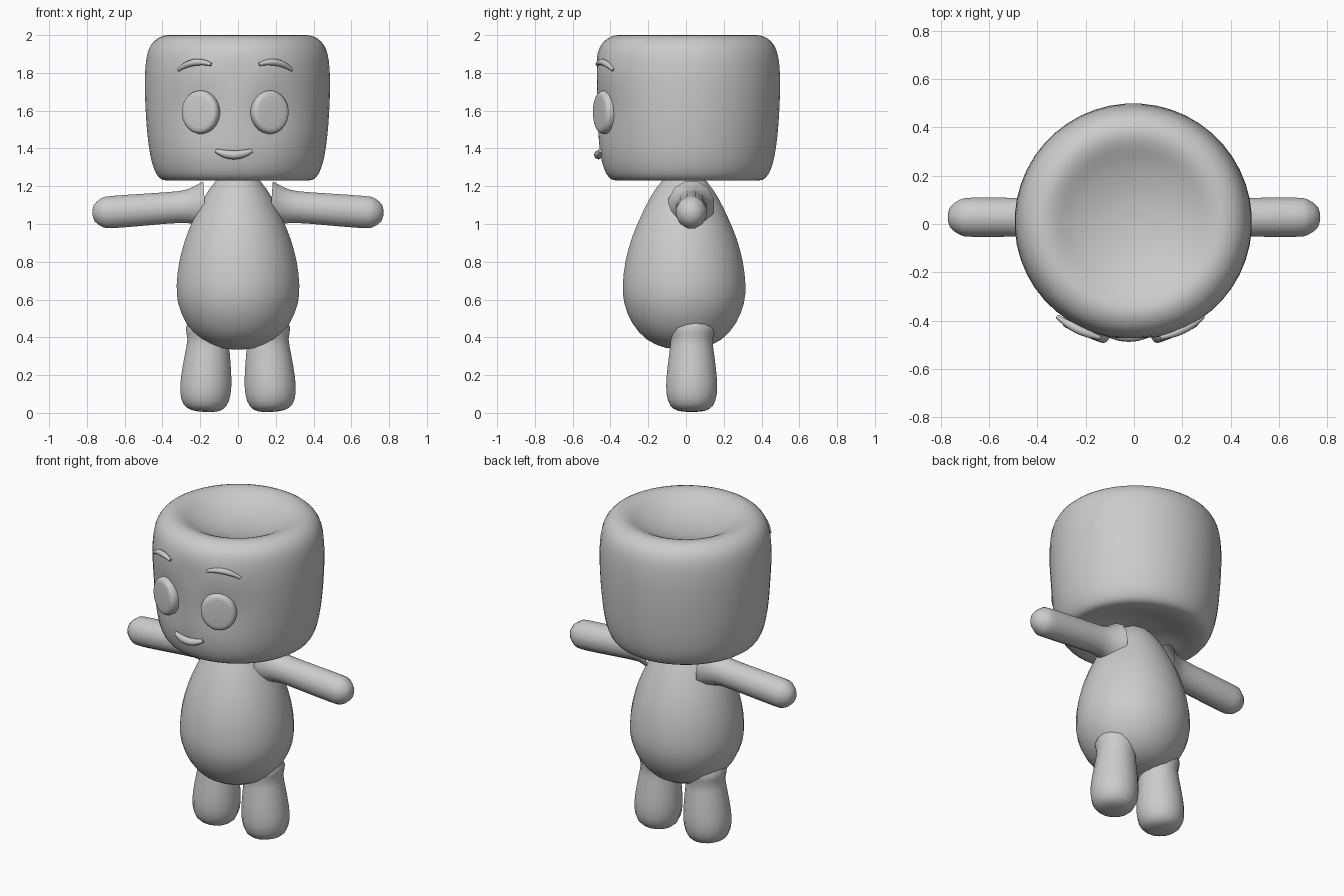
import bpy, bmesh, math
from mathutils import Vector

if "Cube" in bpy.data.objects:
    bpy.data.objects.remove(bpy.data.objects["Cube"])

clay = bpy.data.materials.new("pale grey")
clay.diffuse_color = (0.6, 0.6, 0.6, 1)
clay.use_nodes = True
clay.node_tree.nodes["Principled BSDF"].inputs["Base Color"].default_value = clay.diffuse_color


def smooth_profile(pts, steps):
    """Catmull-Rom interpolation through (radius, distance) points."""
    p = [Vector(q) for q in pts]
    p = [p[0]] + p + [p[-1]]
    out = []
    for a, b, c, d in zip(p, p[1:], p[2:], p[3:]):
        for i in range(steps):
            t = i / steps
            out.append(0.5 * (2 * b + (c - a) * t + (2 * a - 5 * b + 4 * c - d) * t * t
                              + (3 * b - a - 3 * c + d) * t ** 3))
    return out + [p[-1]]


def lathe(name, pts, origin=(0, 0, 0), axis=(0, 0, 1), sides=24, steps=1, stretch=1.0, deform=None):
    """Spin a profile round an axis; stretch scales the sections along the second side direction."""
    w = Vector(axis).normalized()
    u = Vector((0, 1, 0)) if abs(w.x) > 0.9 else (Vector((1, 0, 0)) if abs(w.z) > 0.9
                                                  else Vector((0, 0, 1)).cross(w).normalized())
    u = (u - w * u.dot(w)).normalized()
    v = w.cross(u)
    bm = bmesh.new()
    rings = []
    for r, h in smooth_profile(pts, steps):
        n = 1 if r < 1e-4 else sides
        ring = []
        for i in range(n):
            a = math.tau * (i + 0.5) / sides
            co = Vector(origin) + w * h + u * (r * math.cos(a)) + v * (r * stretch * math.sin(a))
            ring.append(bm.verts.new(deform(co) if deform else co))
        rings.append(ring)
    for a, b in zip(rings, rings[1:]):
        for i in range(sides):
            j = (i + 1) % sides
            if len(a) == 1:
                bm.faces.new((a[0], b[j], b[i]))
            elif len(b) == 1:
                bm.faces.new((a[i], a[j], b[0]))
            else:
                bm.faces.new((a[i], a[j], b[j], b[i]))
    bmesh.ops.recalc_face_normals(bm, faces=bm.faces)
    mesh = bpy.data.meshes.new(name)
    bm.to_mesh(mesh)
    bm.free()
    for f in mesh.polygons:
        f.use_smooth = True
    mesh.materials.append(clay)
    ob = bpy.data.objects.new(name, mesh)
    bpy.context.collection.objects.link(ob)
    return ob


def tube(name, pts, radius):
    """Rounded strip through points given as (x, y, z, thickness factor)."""
    curve = bpy.data.curves.new(name, 'CURVE')
    curve.dimensions = '3D'
    curve.bevel_depth = radius
    curve.bevel_resolution = 2
    curve.use_fill_caps = True
    sp = curve.splines.new('POLY')
    sp.points.add(len(pts) - 1)
    for p, (x, y, z, k) in zip(sp.points, pts):
        p.co = (x, y, z, 1)
        p.radius = k
    sp.use_smooth = True
    curve.materials.append(clay)
    bpy.context.collection.objects.link(bpy.data.objects.new(name, curve))


FACE_X = -0.015
EYE_ANGLE = math.radians(23)


def shape_face(co):
    """Flatten the front a little and sink soft sockets round the eyes."""
    if co.y < -0.15:
        for s in (-1, 1):
            dx, dz = co.x - FACE_X - s * 0.185, co.z - 1.59
            push = 0.025 * math.exp(-(dx * dx + dz * dz) / 0.022)
            co = co + Vector((-s * push * 0.39, push * 0.92, 0))
        co.y = max(co.y, -0.472)
    return co


# Head: rounded drum, dished at the top and underneath
lathe("head", [(0, 1.30), (0.14, 1.285), (0.28, 1.242), (0.36, 1.23), (0.415, 1.245), (0.452, 1.32),
               (0.475, 1.45), (0.488, 1.62), (0.491, 1.78), (0.478, 1.90), (0.445, 1.965),
               (0.39, 1.997), (0.33, 1.992), (0.24, 1.95), (0.12, 1.915), (0, 1.905)],
      origin=(-0.003, 0.008, 0), sides=48, steps=3, deform=shape_face)

# Body: egg shape
lathe("body", [(0, 0.335), (0.10, 0.345), (0.20, 0.39), (0.275, 0.475), (0.318, 0.58), (0.326, 0.68),
               (0.312, 0.80), (0.28, 0.92), (0.235, 1.03), (0.18, 1.14), (0.125, 1.22), (0.07, 1.27),
               (0, 1.29)], origin=(0, -0.01, 0), sides=32, steps=2)

for s, side in ((-1, "left"), (1, "right")):
    # Arm: tapering at the fingertip, flared into the shoulder
    lathe(side + "_arm", [(0.125, 0.0), (0.098, 0.06), (0.083, 0.13), (0.083, 0.30), (0.084, 0.49),
                          (0.076, 0.545), (0.042, 0.588), (0, 0.598)],
          origin=(s * 0.175, 0.028, 1.10), axis=(s, 0, -0.075), sides=12, steps=2, stretch=1.05)
    # Leg: stubby, leaning outwards
    lathe(side + "_leg", [(0, 0), (0.07, 0.006), (0.115, 0.035), (0.136, 0.10), (0.135, 0.19),
                          (0.122, 0.30), (0.113, 0.38), (0.125, 0.44), (0.10, 0.50)],
          origin=(s * 0.178, 0.03, 0.005), axis=(-s * 0.055, 0, 1), sides=16, steps=2)
    # Eye: thick rounded disc facing outwards from the head
    n = Vector((s * math.sin(EYE_ANGLE), -math.cos(EYE_ANGLE), 0))
    lathe(side + "_eye", [(0.095, 0.40), (0.104, 0.455), (0.104, 0.478), (0.095, 0.494), (0.075, 0.50),
                          (0, 0.502)],
          origin=(FACE_X, 0, 1.592), axis=n, sides=24, steps=2, stretch=1.1)
    # Eyebrow: thin arch wrapped on the head
    brow = []
    for i in range(9):
        t = i / 8
        a = math.radians(15 + 23 * t)
        z = 1.845 + 0.05 * t * (1 - t) * 2 - 0.03 * t
        brow.append((FACE_X + s * 0.49 * math.sin(a), -0.487 * math.cos(a), z,
                     0.5 + 0.5 * math.sin(math.pi * t)))
    tube(side + "_eyebrow", brow, 0.018)

# Mouth: small smiling strip
mouth = []
for i in range(11):
    t = i / 5 - 1
    mouth.append((-0.022 + 0.095 * t, -0.464 + 0.012 * t * t, 1.366 + 0.022 * t * t,
                  0.45 + 0.55 * (1 - t * t)))
tube("mouth", mouth, 0.024)
